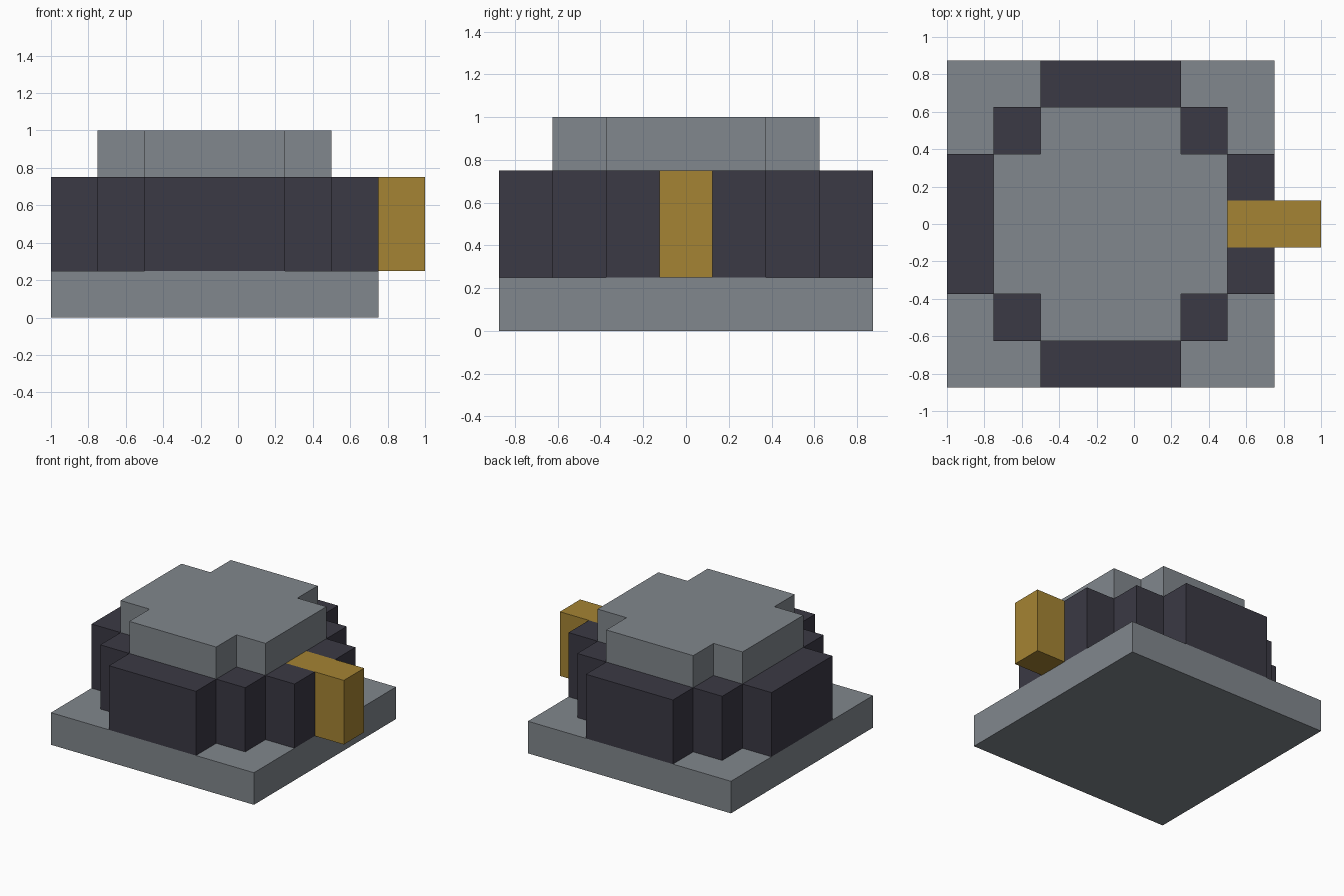
import bpy
import bmesh

cube = bpy.data.objects.get("Cube")
if cube:
    bpy.data.objects.remove(cube, do_unlink=True)

U = 0.25          # grid unit
CX = -U / 2       # centre line of the tiers


def material(name, rgb):
    m = bpy.data.materials.new(name)
    m.use_nodes = True
    m.diffuse_color = (*rgb, 1)
    m.node_tree.nodes["Principled BSDF"].inputs["Base Color"].default_value = (*rgb, 1)
    return m


grey = material("stone grey", (0.22, 0.242, 0.266))
dark = material("dark slate", (0.043, 0.041, 0.058))
gold = material("gold", (0.375, 0.23, 0.033))


def prism(name, outline, z0, z1, mat):
    """Extrude a counter-clockwise outline from z0 to z1."""
    bm = bmesh.new()
    face = bm.faces.new([bm.verts.new((x, y, z0)) for x, y in outline])
    top = bmesh.ops.extrude_face_region(bm, geom=[face])["geom"]
    for v in top:
        if isinstance(v, bmesh.types.BMVert):
            v.co.z = z1
    bmesh.ops.recalc_face_normals(bm, faces=bm.faces)
    mesh = bpy.data.meshes.new(name)
    bm.to_mesh(mesh)
    bm.free()
    mesh.materials.append(mat)
    obj = bpy.data.objects.new(name, mesh)
    bpy.context.collection.objects.link(obj)
    return obj


def stepped(steps, notch=False):
    """Outline with stepped corners, from (half width, half depth) pairs."""
    right = []
    for i, (hx, hy) in enumerate(steps):
        if i:
            right.append((hx, steps[i - 1][1]))
        right.append((hx, hy))
    back = [(CX + x, y) for x, y in right]
    back += [(CX - x, y) for x, y in reversed(right)]
    if notch:  # slot in the right side that holds the block
        back = [(2 * U, U / 2), (3 * U, U / 2)] + back
    return back + [(x, -y) for x, y in reversed(back)]


# Square base slab
prism("base", stepped([(3.5 * U, 3.5 * U)]), 0, U, grey)

# Dark stepped body with a slot
body_steps = [(3.5 * U, 1.5 * U), (2.5 * U, 2.5 * U), (1.5 * U, 3.5 * U)]
prism("body", stepped(body_steps, notch=True), U, 3 * U, dark)

# Grey stepped cap
prism("cap", stepped([(2.5 * U, 1.5 * U), (1.5 * U, 2.5 * U)]), 3 * U, 4 * U, grey)

# Gold block sticking out of the left side
h = U / 2
prism("side_block", [(2 * U, -h), (4 * U, -h), (4 * U, h), (2 * U, h)], U, 3 * U, gold)
